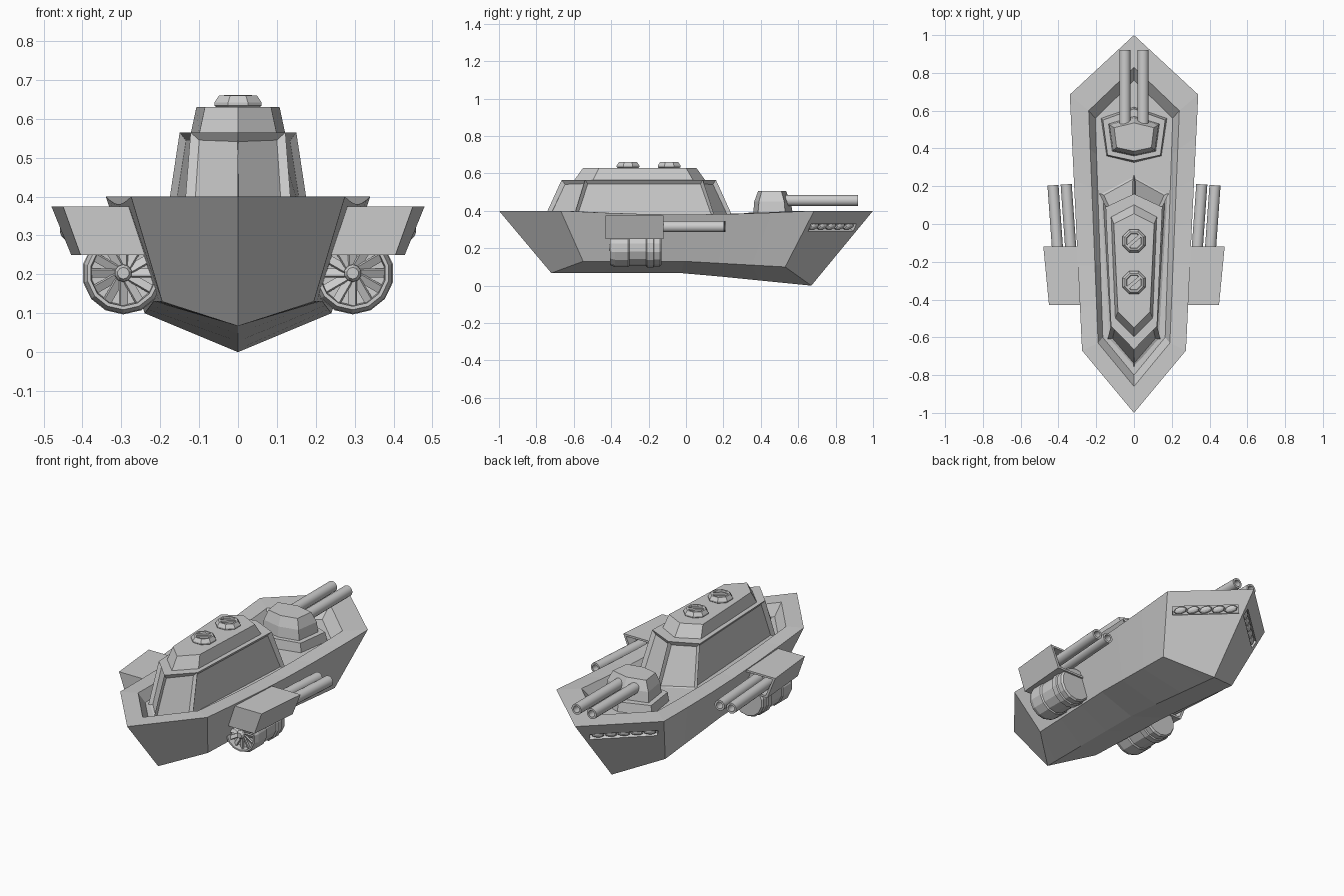
import bpy, bmesh, math
from mathutils import Vector, Matrix

if "Cube" in bpy.data.objects:
    bpy.data.objects.remove(bpy.data.objects["Cube"])


def lerp(a, b, t):
    return a + (b - a) * t


def finish(name, bm, mirror=False, smooth=False):
    bmesh.ops.remove_doubles(bm, verts=bm.verts, dist=1e-5)
    bmesh.ops.recalc_face_normals(bm, faces=bm.faces)
    me = bpy.data.meshes.new(name)
    bm.to_mesh(me)
    bm.free()
    ob = bpy.data.objects.new(name, me)
    bpy.context.collection.objects.link(ob)
    if smooth:
        bpy.ops.object.select_all(action='DESELECT')
        ob.select_set(True)
        bpy.context.view_layer.objects.active = ob
        bpy.ops.object.shade_smooth_by_angle(angle=math.radians(35))
    if mirror:
        ob.modifiers.new("mirror", 'MIRROR').use_mirror_merge = False
    return ob


def loft(rings, caps=(True, True)):
    """Join equal-length closed rings of points; returns bmesh and bands of faces."""
    bm = bmesh.new()
    vs = [[bm.verts.new(p) for p in r] for r in rings]
    n = len(vs[0])
    bands = [[bm.faces.new((a[i], a[(i + 1) % n], b[(i + 1) % n], b[i])) for i in range(n)]
             for a, b in zip(vs, vs[1:])]
    if caps[0]:
        bm.faces.new(vs[0])
    if caps[1]:
        bm.faces.new(vs[-1])
    return bm, bands


def sym(bow, side, stern):
    """Closed ring from centre-line ends and right-hand points."""
    return [bow, *side, stern, *[(-x, y, z) for x, y, z in reversed(side)]]


def plan(z, bow, front, back, stern):
    """Six-sided deck outline at height z."""
    return sym((0, bow, z), [(*front, z), (*back, z)], (0, stern, z))


def lathe(name, prof, start, direction=(0, 1, 0), n=16, **kw):
    """Turn (radius, distance) profile round an axis."""
    m = Matrix.Translation(start) @ Vector(direction).to_track_quat('Y', 'Z').to_matrix().to_4x4()
    rings = [[m @ Vector((r * math.cos(a), t, r * math.sin(a)))
              for a in [2 * math.pi * (i + .5) / n for i in range(n)]] for r, t in prof]
    bm, _ = loft(rings, (prof[0][0] > 0, prof[-1][0] > 0))
    return finish(name, bm, **kw)


def barrel(name, start, end):
    d = Vector(end) - Vector(start)
    L, r = d.length, .03
    lathe(name, [(0, 0), (r, 0), (r, L), (r * .62, L), (r * .62, L - .06), (0, L - .06)],
          start, d, mirror=True, smooth=True)


# Hull with sunken deck
S = [i / 6 for i in range(7)]


def keel_z(y):
    return .067 if y < 0 else .067 * (1 - y / .67)


keel = [(0, lerp(.60, -.65, s), keel_z(lerp(.60, -.65, s))) for s in S]
chine = [(lerp(.24, .195, s), lerp(.53, -.55, s), min(.13, .10 + .06 * s)) for s in S]
rim = [(lerp(.34, .275, s), lerp(.685, -.67, s), .4 - .02 * math.sin(math.pi * s)) for s in S]
inner = [(lerp(.24, .19, s), lerp(.60, -.63, s), .4 - .02 * math.sin(math.pi * s)) for s in S]
floor = [(lerp(.205, .165, s), lerp(.56, -.60, s), .34) for s in S]
bow_low, stern_low = (0, .67, 0), (0, -.72, .067)
bm, _ = loft([sym(bow_low, keel, stern_low), sym(bow_low, chine, stern_low),
              sym((0, 1, .4), rim, (0, -1, .4)), sym((0, .83, .4), inner, (0, -.86, .4)),
              sym((0, .76, .34), floor, (0, -.80, .34))], (False, True))
hull = finish("hull", bm)

# Bow vents: a slot in each bow face, with a row of lozenges inside
along = Vector((.31, -.288, 0)).normalized()
up = Vector((.02, .37, .4))
out = along.cross(up).normalized()
up = out.cross(along).normalized()
if out.y < 0:
    out, up = -out, -up
frame = Matrix((along, up, out)).transposed().to_4x4()
frame.translation = Vector((.155, .782, .31))
bm = bmesh.new()
bmesh.ops.create_cube(bm, size=1, matrix=frame @ Matrix.Diagonal((.355, .046, .05, 1)))
cutter = finish("slot_cutter", bm, mirror=True)
cutter.hide_render = True
cut = hull.modifiers.new("slots", 'BOOLEAN')
cut.operation, cut.object, cut.solver = 'DIFFERENCE', cutter, 'EXACT'
bpy.context.view_layer.objects.active = hull
bpy.ops.object.modifier_apply(modifier=cut.name)
bpy.data.objects.remove(cutter)
bm = bmesh.new()
for i in range(5):
    m = frame @ Matrix.Translation(((i - 2) * .068, 0, -.012)) @ Matrix.Rotation(.25, 4, 'Z')
    bmesh.ops.create_uvsphere(bm, u_segments=8, v_segments=6, radius=1,
                              matrix=m @ Matrix.Diagonal((.037, .019, .014, 1)))
finish("bow_vent_lamps", bm, mirror=True)

# Cabin with recessed window panels
bm, bands = loft([plan(.335, .265, (.185, .165), (.14, -.61), -.77),
                  plan(.565, .16, (.15, .09), (.122, -.54), -.665)])
bmesh.ops.recalc_face_normals(bm, faces=bm.faces)
bmesh.ops.inset_individual(bm, faces=bands[0], thickness=.024, depth=-.018)
finish("cabin", bm)
bm, _ = loft([plan(.56, .105, (.122, .04), (.1, -.50), -.60),
              plan(.63, .055, (.107, 0), (.085, -.465), -.55)])
finish("cabin_roof", bm)

# Roof hatches with a grip bar
for i, y in enumerate((-.09, -.31)):
    lathe(f"hatch_{i}", [(.055, 0), (.066, .008), (.066, .016), (.053, .034), (.043, .034),
                         (.04, .026), (0, .026)], (0, y, .626), (0, 0, 1), n=8)
    bm = bmesh.new()
    bmesh.ops.create_cube(bm, size=1, matrix=Matrix.Translation((0, y, .654))
                          @ Matrix.Rotation(math.radians(40), 4, 'Z')
                          @ Matrix.Diagonal((.08, .018, .014, 1)))
    finish(f"hatch_grip_{i}", bm)

# Bow turret on its plinth
bm, _ = loft([plan(.335, .62, (.175, .56), (.145, .36), .325),
              plan(.392, .61, (.165, .55), (.14, .365), .335)])
finish("turret_base", bm)
bm, _ = loft([plan(.39, .57, (.135, .53), (.115, .385), .36),
              plan(.45, .56, (.13, .525), (.11, .39), .365),
              plan(.505, .535, (.105, .51), (.092, .405), .385)])
finish("turret", bm)
barrel("turret_guns", (.048, .48, .455), (.048, .92, .455))


# Side gun housings with hollow front
def quad(y, wide, inset=0):
    pts = [(.25, .375), (.45 + wide, .375), (.405 + wide * .8, .25), (.21, .25)]
    cx, cz = .34, .313
    kx, kz = 1 - inset, 1 - inset * 1.5
    return [(cx + (x - cx) * kx, y, cz + (z - cz) * kz) for x, z in pts]


bm, _ = loft([quad(-.43, 0), quad(-.12, .03), quad(-.12, .03, .12), quad(-.18, .025, .12)])
finish("gun_housing", bm, mirror=True)
barrel("inner_side_guns", (.33, -.2, .315), (.359, .21, .315))
barrel("outer_side_guns", (.40, -.2, .315), (.429, .205, .315))

# Side engines: banded drum, rear fan and hub
C = Vector((.295, 0, .203))
lathe("engine", [(0, -.365), (.082, -.37), (.085, -.405), (.094, -.405), (.104, -.38), (.104, -.31),
                 (.098, -.303), (.098, -.215), (.106, -.208), (.106, -.175), (.1, -.17),
                 (.1, -.14), (.092, -.13), (0, -.13)], C, n=14, mirror=True)
bm = bmesh.new()
for i in range(12):
    m = (Matrix.Translation(C + Vector((0, -.382, 0))) @ Matrix.Rotation(i * math.pi / 6, 4, 'Y')
         @ Matrix.Translation((.05, 0, 0)) @ Matrix.Rotation(.5, 4, 'X'))
    bmesh.ops.create_cube(bm, size=1, matrix=m @ Matrix.Diagonal((.066, .008, .022, 1)))
finish("engine_fan", bm, mirror=True)
lathe("engine_hub", [(.024, -.36), (.022, -.4), (.015, -.412), (0, -.412)], C, n=10, mirror=True)
